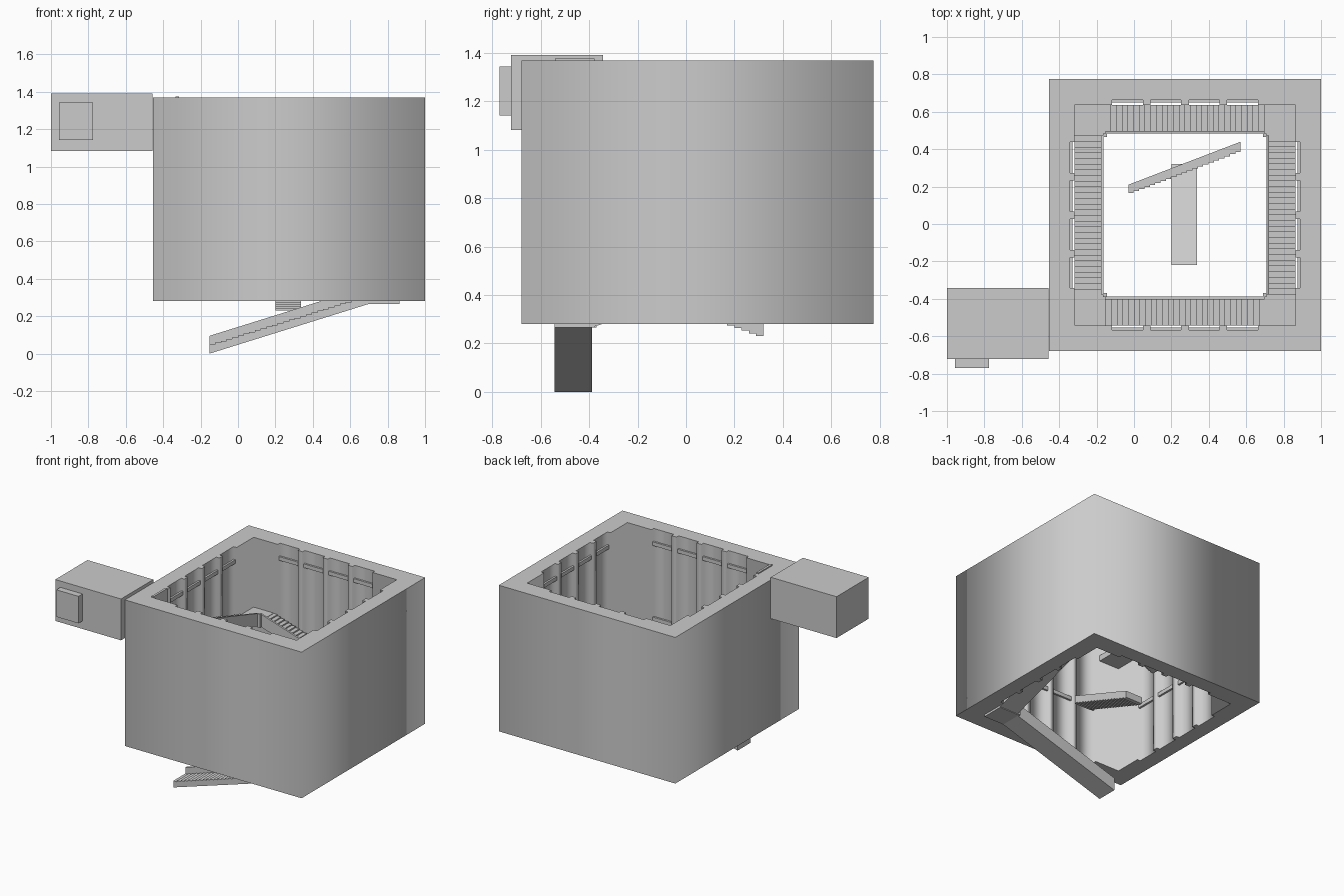
import bpy, bmesh, math
from mathutils import Matrix, Vector

if "Cube" in bpy.data.objects:
    bpy.data.objects.remove(bpy.data.objects["Cube"])

CX, CY = 0.2725, 0.0475      # shaft centre
HALF, OUT = 0.59, 0.7275     # inner and outer half widths
Z0, Z1 = 0.28, 1.368
RISE, LAND = 0.27, 0.165     # climb per flight, landing size


def quarter(k):
    """Place a front-wall part on wall k, going round the shaft."""
    return Matrix.Translation((CX, CY, 0)) @ Matrix.Rotation(k * math.pi / 2, 4, 'Z')


def prism(name, pts, place, depth, m=Matrix()):
    """Extrude a 2D profile; place(u, v, w) maps it to space."""
    bm = bmesh.new()
    a = [bm.verts.new(m @ Vector(place(u, v, depth[0]))) for u, v in pts]
    b = [bm.verts.new(m @ Vector(place(u, v, depth[1]))) for u, v in pts]
    bm.faces.new(a)
    bm.faces.new(b[::-1])
    n = len(pts)
    for i in range(n):
        j = (i + 1) % n
        bm.faces.new((a[j], a[i], b[i], b[j]))
    bmesh.ops.recalc_face_normals(bm, faces=bm.faces)
    me = bpy.data.meshes.new(name)
    bm.to_mesh(me)
    bm.free()
    ob = bpy.data.objects.new(name, me)
    bpy.context.collection.objects.link(ob)
    return ob


def box(name, x, y, z, m=Matrix()):
    pts = [(x[0], y[0]), (x[1], y[0]), (x[1], y[1]), (x[0], y[1])]
    return prism(name, pts, lambda u, v, w: (u, v, w), z, m)


def stair_profile(n, run, rise, thick):
    """Smooth on one side, stepped on the other."""
    pts = [(run, rise), (0, 0)]
    for i in range(n):
        v = thick + rise * (i + 1) / n
        pts += [(run * i / n, v), (run * (i + 1) / n, v)]
    return pts


# Hollow square shaft with tall recesses in every inner wall
NICHES = [-0.308, -0.103, 0.103, 0.308]
NW, ND = 0.0825, 0.025
side = [(-HALF, -HALF)]
for c in NICHES:
    side += [(c - NW, -HALF), (c - NW, -HALF - ND), (c + NW, -HALF - ND), (c + NW, -HALF)]
inner = [quarter(k) @ Vector((x, y, 0)) for k in range(4) for x, y in side]
outer = [quarter(k) @ Vector((-OUT, -OUT, 0)) for k in range(4)]
cu = bpy.data.curves.new("shaft_walls", 'CURVE')
cu.dimensions, cu.fill_mode, cu.extrude = '2D', 'BOTH', (Z1 - Z0) / 2
for loop in (outer, inner):
    sp = cu.splines.new('POLY')
    sp.points.add(len(loop) - 1)
    for p, co in zip(sp.points, loop):
        p.co = (co.x, co.y, 0, 1)
    sp.use_cyclic_u = True
shaft = bpy.data.objects.new("shaft_walls", cu)
shaft.location.z = (Z0 + Z1) / 2
bpy.context.collection.objects.link(shaft)
bpy.context.view_layer.objects.active = shaft
shaft.select_set(True)
bpy.ops.object.convert(target='MESH')

# Cross rails, flights, parapets, posts and landings, one set per wall
S = HALF - LAND
for k in range(4):
    m = quarter(k)
    for c in NICHES:
        for z in (0.70, 1.26):
            box("recess_rail", (c - NW, c + NW), (-HALF - ND, -HALF - 0.011), (z - 0.014, z + 0.014), m)
    b = RISE * k
    up = lambda u, v, w, b=b: (u - S, w, b + v)
    prism("stair_flight", stair_profile(28, 2 * S, RISE - 0.005, 0.04), up, (-HALF, -0.45), m)
    prism("stair_parapet", [(0, 0), (2 * S, RISE - 0.005), (2 * S, RISE + 0.09), (0, 0.095)],
          up, (-0.45, -0.436), m)
    t = b + RISE
    box("corner_landing", (S, HALF), (-HALF, -S), (t - 0.005, t + 0.038), m)
    box("landing_post", (S - 0.008, S + 0.012), (-S - 0.012, -S + 0.008), (t - 0.005, t + 0.095), m)

# Upside-down stair: smooth above, stepped below
prism("inverted_stair", stair_profile(18, 0.54, 0.20, 0.05),
      lambda u, v, w: (w, -0.22 + u, 0.48 - v), (0.20, 0.337))

# Sideways stair: stepped edge facing the front
prism("sideways_stair", stair_profile(21, 0.60, 0.23, 0.045),
      lambda u, v, w: (0.57 - u, 0.44 - v, w), (0.62, 0.757))

# Side room at the top with its outer door, and the door to the shaft
box("side_room", (-1.0, -0.458), (-0.722, -0.343), (1.082, 1.39))
box("outer_door", (-0.958, -0.775), (-0.77, -0.722), (1.142, 1.343))
box("shaft_door", (-0.333, -0.316), (-0.542, -0.378), (1.11, 1.376))
